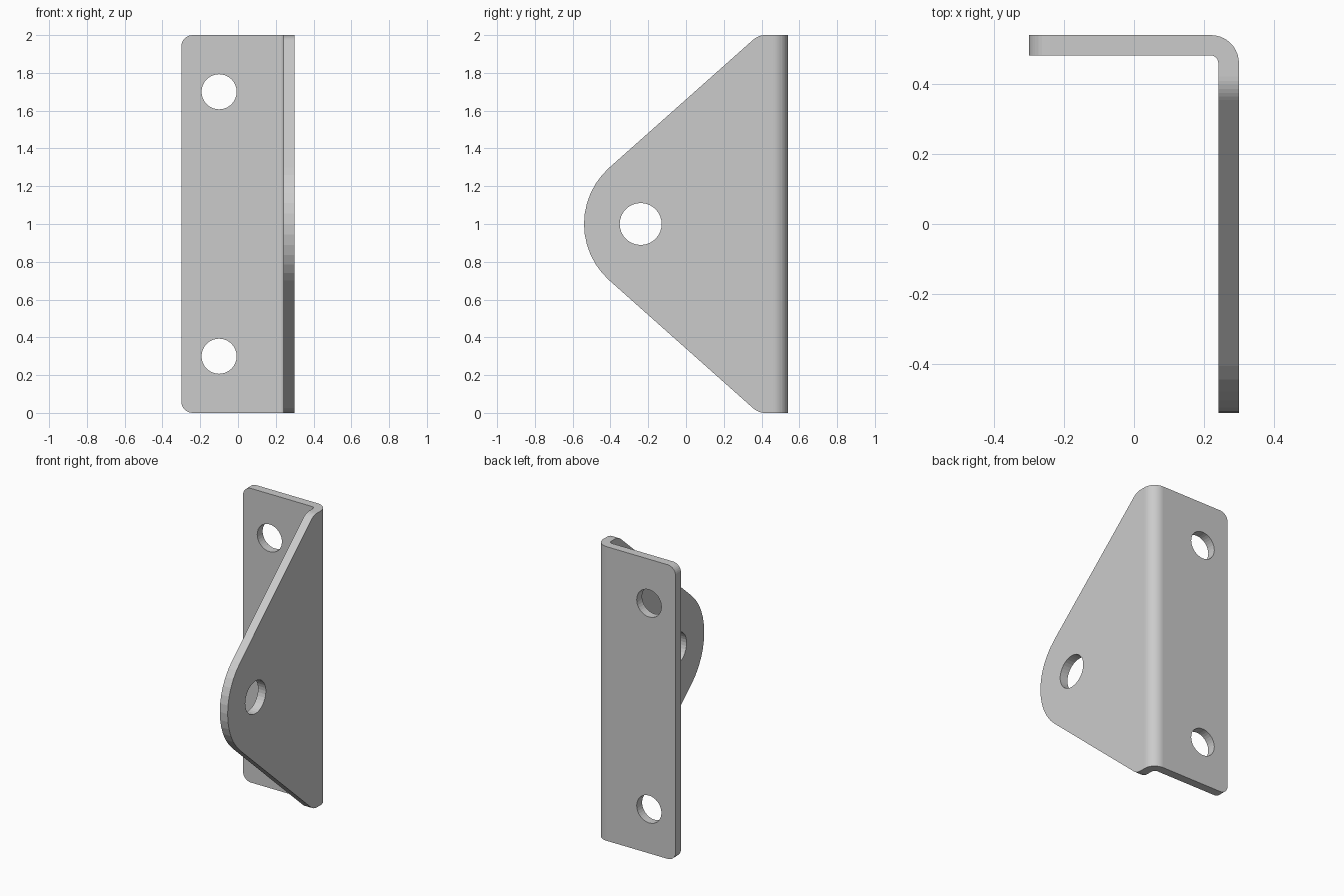
import bpy, bmesh, math
from mathutils import Vector

if "Cube" in bpy.data.objects:
    bpy.data.objects.remove(bpy.data.objects["Cube"])

# maps a 2D outline (u, v) plus depth w onto the world axes
AXES = {
    'X': lambda u, v, w: (w, u, v),
    'Y': lambda u, v, w: (u, w, v),
    'Z': lambda u, v, w: (u, v, w),
}


def rounded(corners):
    """Outline from (u, v, radius, segments) corners, filleting where radius > 0."""
    out = []
    for i, (u, v, r, n) in enumerate(corners):
        p = Vector((u, v))
        if r == 0:
            out.append(p)
            continue
        d1 = (Vector(corners[i - 1][:2]) - p).normalized()
        d2 = (Vector(corners[(i + 1) % len(corners)][:2]) - p).normalized()
        half = d1.angle(d2) / 2
        c = p + (d1 + d2).normalized() * (r / math.sin(half))
        t = r / math.tan(half)
        s, e = p + d1 * t - c, p + d2 * t - c
        a0 = math.atan2(s.y, s.x)
        da = (math.atan2(e.y, e.x) - a0 + math.pi) % (2 * math.pi) - math.pi
        for k in range(n + 1):
            a = a0 + da * k / n
            out.append(c + Vector((math.cos(a), math.sin(a))) * r)
    return out


def circle(u, v, r, n=32):
    return [(u + r * math.cos(2 * math.pi * k / n),
             v + r * math.sin(2 * math.pi * k / n)) for k in range(n)]


def prism(name, outline, axis, lo, hi):
    bm = bmesh.new()
    f = AXES[axis]
    a = [bm.verts.new(f(u, v, lo)) for u, v in outline]
    b = [bm.verts.new(f(u, v, hi)) for u, v in outline]
    bm.faces.new(a)
    bm.faces.new(b)
    for i in range(len(a)):
        bm.faces.new((a[i - 1], a[i], b[i], b[i - 1]))
    bmesh.ops.recalc_face_normals(bm, faces=bm.faces[:])
    me = bpy.data.meshes.new(name)
    bm.to_mesh(me)
    bm.free()
    ob = bpy.data.objects.new(name, me)
    bpy.context.collection.objects.link(ob)
    return ob


def boolean(ob, cutter, op):
    cutter.hide_render = True
    m = ob.modifiers.new(op, 'BOOLEAN')
    m.operation, m.solver, m.object = op, 'EXACT', cutter
    bpy.context.view_layer.objects.active = ob
    bpy.ops.object.modifier_apply(modifier=m.name)
    bpy.data.objects.remove(cutter)


# bent sheet: L-shaped section, oversized in height and at the nose
bracket = prism("bracket", rounded([
    (-0.30, 0.482, 0, 0), (0.241, 0.482, 0.022, 6), (0.241, -0.70, 0, 0),
    (0.30, -0.70, 0, 0), (0.30, 0.54, 0.08, 10), (-0.30, 0.54, 0, 0),
]), 'Z', -0.2, 2.2)

# trim to the side outline: tapered flange with a round nose
boolean(bracket, prism("outline_cutter", rounded([
    (0.70, 0, 0, 0), (0.70, 2, 0, 0), (0.383, 2, 0.10, 6),
    (-0.742, 1, 0.40, 12), (0.383, 0, 0.10, 6),
]), 'X', -1, 1), 'INTERSECT')

# round the free corners of the mounting flange
bm = bmesh.new()
bm.from_mesh(bracket.data)
edges = [e for e in bm.edges
         if all(v.co.x < -0.299 for v in e.verts)
         and abs(e.verts[0].co.z - e.verts[1].co.z) < 0.001]
bmesh.ops.bevel(bm, geom=edges, offset=0.06, segments=8, profile=0.5, affect='EDGES')
bm.to_mesh(bracket.data)
bm.free()

# two mounting holes and the pivot hole
for z in (0.30, 1.70):
    boolean(bracket, prism("mount_hole_cutter", circle(-0.10, z, 0.093), 'Y', 0.3, 0.8), 'DIFFERENCE')
boolean(bracket, prism("pivot_hole_cutter", circle(-0.24, 1.0, 0.111), 'X', 0.1, 0.5), 'DIFFERENCE')
